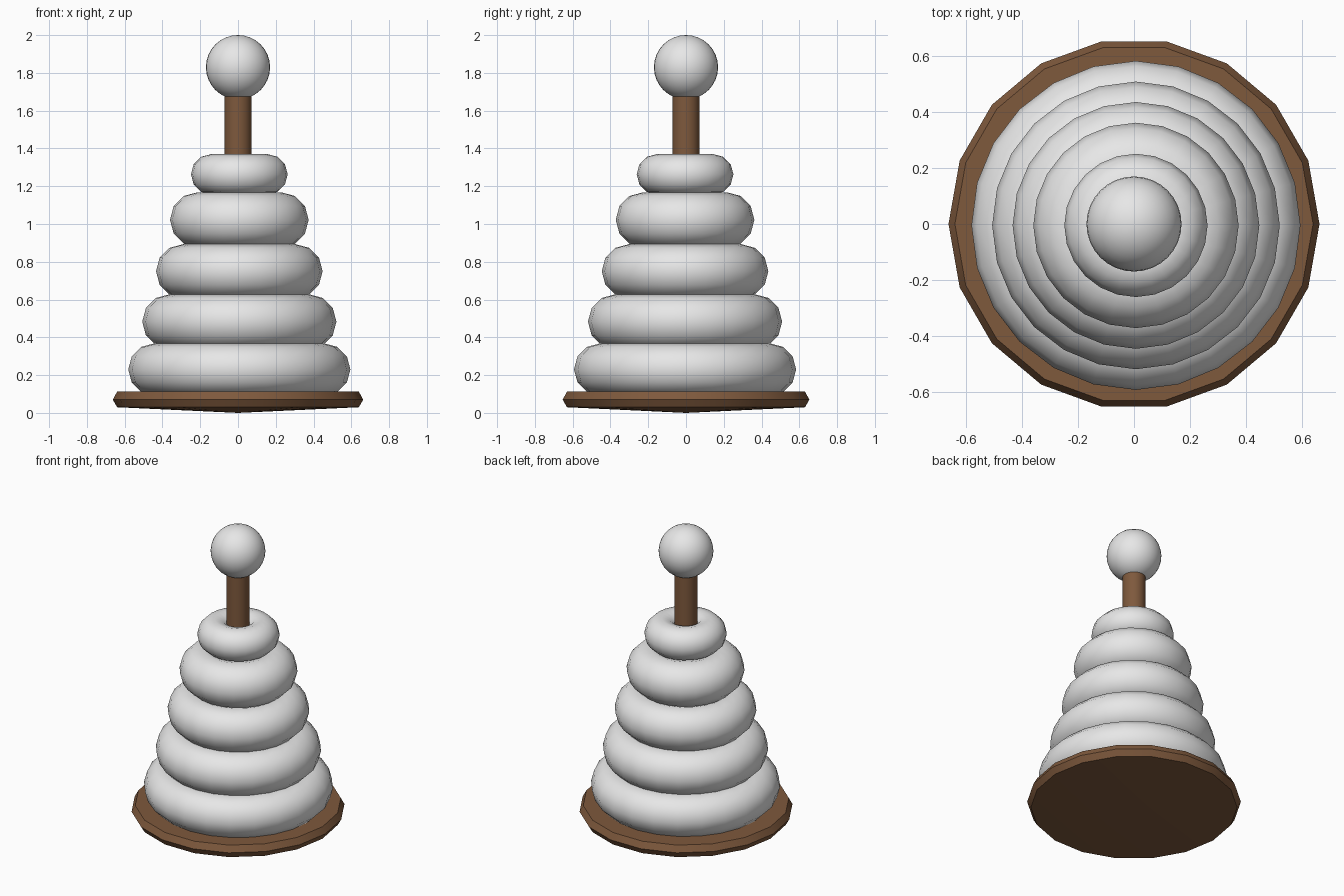
import bpy, math

if "Cube" in bpy.data.objects:
    bpy.data.objects.remove(bpy.data.objects["Cube"])


def material(name, rgb):
    m = bpy.data.materials.new(name)
    m.diffuse_color = (*rgb, 1.0)
    m.use_nodes = True
    m.node_tree.nodes["Principled BSDF"].inputs["Base Color"].default_value = m.diffuse_color
    return m


WOOD = material("brown wood", (0.21, 0.10, 0.046))
PALE = material("pale grey", (0.8, 0.8, 0.8))


def finish(name, mat, angle):
    ob = bpy.context.object
    ob.name = name
    ob.data.materials.append(mat)
    bpy.ops.object.shade_smooth_by_angle(angle=math.radians(angle))
    return ob


# Base: 18-sided disc with a bulging rim and a slightly domed underside
SIDES = 18
profile = [(0.64, 0.03), (0.663, 0.07), (0.64, 0.112)]
verts = [(r * math.cos(2 * math.pi * i / SIDES), r * math.sin(2 * math.pi * i / SIDES), z)
         for r, z in profile for i in range(SIDES)]
verts.append((0, 0, 0))
faces = []
for i in range(SIDES):
    j = (i + 1) % SIDES
    for k in range(len(profile) - 1):
        a, b = k * SIDES, (k + 1) * SIDES
        faces.append((a + i, a + j, b + j, b + i))
    faces.append((j, i, len(verts) - 1))
faces.append(tuple(range(2 * SIDES, 3 * SIDES)))
mesh = bpy.data.meshes.new("base")
mesh.from_pydata(verts, [], faces)
base = bpy.data.objects.new("base", mesh)
bpy.context.collection.objects.link(base)
bpy.context.view_layer.objects.active = base
base.select_set(True)
finish("base", WOOD, 30)

# Pole through the rings
bpy.ops.mesh.primitive_cylinder_add(vertices=32, radius=0.071, depth=1.58, location=(0, 0, 0.89))
finish("pole", WOOD, 30)

# Stacked rings: outer radius, tube radius, centre height
rings = [(0.588, 0.138, 0.230), (0.514, 0.145, 0.483), (0.441, 0.143, 0.750),
         (0.367, 0.146, 1.022), (0.256, 0.107, 1.263)]
for n, (outer, tube, z) in enumerate(rings, 1):
    bpy.ops.mesh.primitive_torus_add(major_segments=24, minor_segments=12,
                                     major_radius=outer - tube, minor_radius=tube,
                                     location=(0.007, -0.005, z))
    finish(f"ring_{n}", PALE, 60)

# Ball on top
bpy.ops.mesh.primitive_uv_sphere_add(segments=32, ring_count=16, radius=0.17, location=(0, 0, 1.83))
finish("top_ball", PALE, 60)
